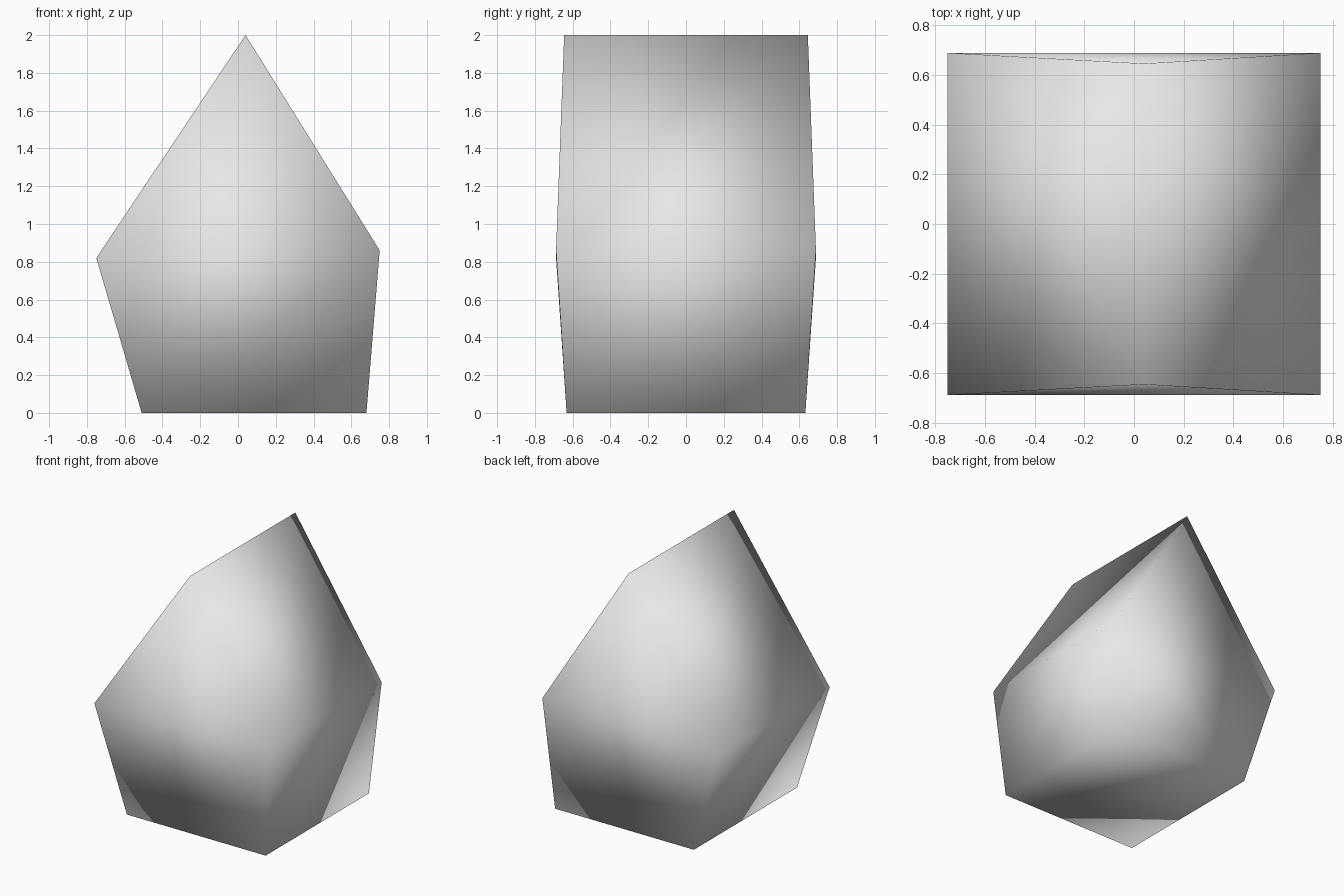
import bpy
import bmesh

default = bpy.data.objects.get("Cube")
if default:
    bpy.data.objects.remove(default, do_unlink=True)

# Single grey material
grey = bpy.data.materials.new("light_grey")
grey.use_nodes = True
colour = (0.8, 0.8, 0.8, 1)
grey.diffuse_color = colour
grey.node_tree.nodes["Principled BSDF"].inputs["Base Color"].default_value = colour

# Outline points: x, z and half depth, running base left, base right, shoulder, peak, shoulder
profile = [(-0.51, 0, 0.632), (0.68, 0, 0.632), (0.75, 0.86, 0.688),
           (0.04, 2, 0.645), (-0.75, 0.82, 0.688)]

bm = bmesh.new()
front = [bm.verts.new((x, -d, z)) for x, z, d in profile]
back = [bm.verts.new((x, d, z)) for x, z, d in profile]

# Ends fold outward along the line between the shoulders
for ring in (front, back):
    bm.faces.new([ring[0], ring[1], ring[2], ring[4]])
    bm.faces.new([ring[2], ring[3], ring[4]])

# Sides, slopes and base join the two ends
for i in range(len(profile)):
    j = (i + 1) % len(profile)
    bm.faces.new([front[i], front[j], back[j], back[i]])

bmesh.ops.recalc_face_normals(bm, faces=bm.faces[:])
for face in bm.faces:
    face.smooth = True

mesh = bpy.data.meshes.new("rock")
bm.to_mesh(mesh)
bm.free()
mesh.materials.append(grey)
rock = bpy.data.objects.new("rock", mesh)
bpy.context.collection.objects.link(rock)
